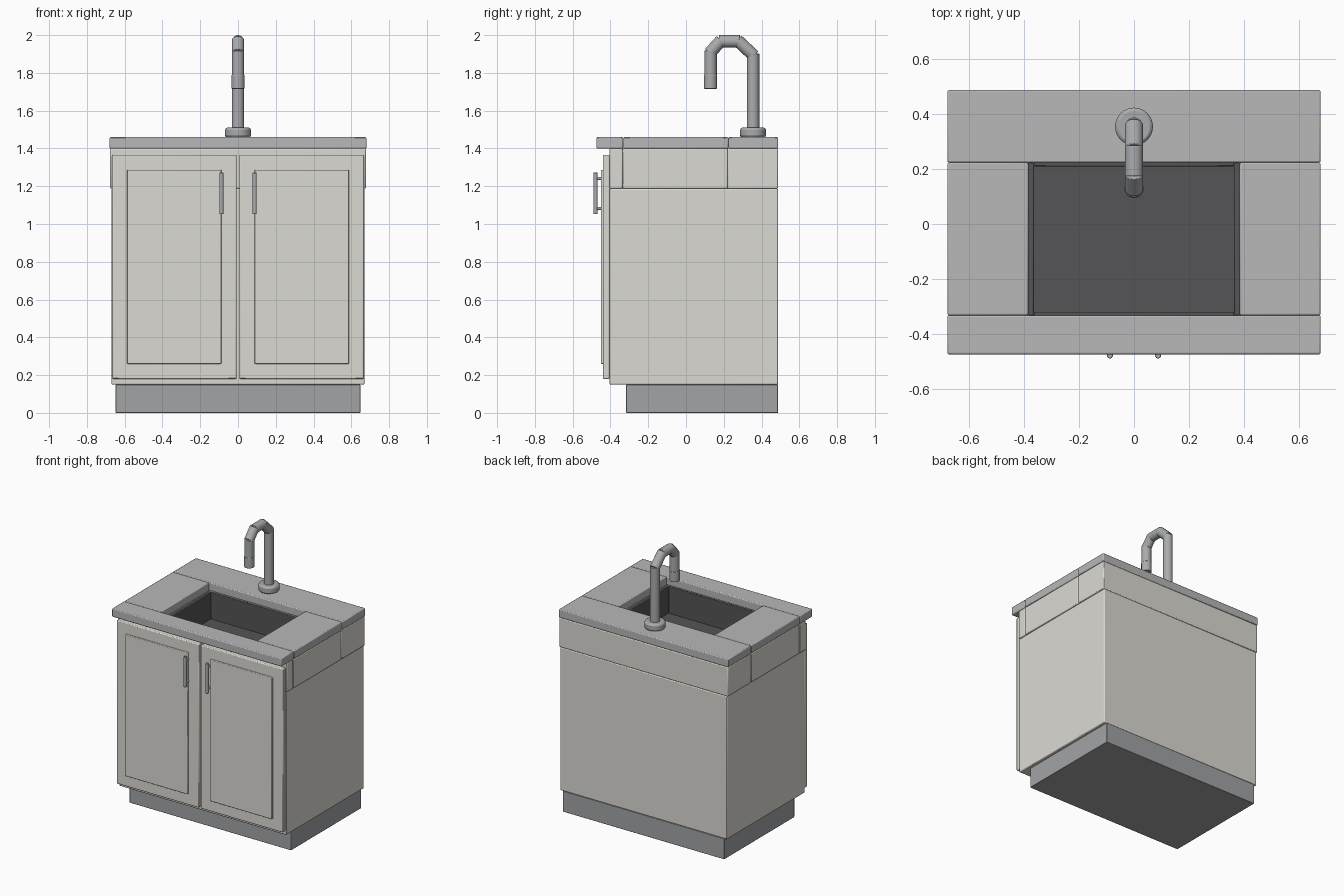
import bpy, math
from mathutils import Vector

if "Cube" in bpy.data.objects:
    bpy.data.objects.remove(bpy.data.objects["Cube"])


def material(name, c):
    m = bpy.data.materials.new(name)
    m.diffuse_color = (*c, 1)
    m.use_nodes = True
    m.node_tree.nodes["Principled BSDF"].inputs["Base Color"].default_value = m.diffuse_color
    return m


CREAM = material("painted_wood", (0.72, 0.70, 0.65))
STONE = material("counter_stone", (0.48, 0.48, 0.48))
DARK = material("basin_dark", (0.09, 0.09, 0.095))
KICK = material("kick_grey", (0.36, 0.37, 0.38))
METAL = material("metal", (0.40, 0.41, 0.42))


def finish(ob, name, mat, bevel):
    ob.name = name
    ob.data.materials.append(mat)
    if bevel:
        b = ob.modifiers.new("bevel", 'BEVEL')
        b.width, b.segments, b.limit_method = bevel, 2, 'ANGLE'
    bpy.ops.object.shade_smooth_by_angle(angle=math.radians(35))
    return ob


def box(name, x, y, z, mat, bevel=0.006):
    """Box from (min, max) ranges on each axis."""
    bpy.ops.mesh.primitive_cube_add(size=1, location=[sum(r) / 2 for r in (x, y, z)])
    ob = bpy.context.object
    ob.scale = [r[1] - r[0] for r in (x, y, z)]
    bpy.ops.object.transform_apply(location=False, rotation=False, scale=True)
    return finish(ob, name, mat, bevel)


def rod(name, a, b, radius, mat=METAL, bevel=0.003, sides=24):
    """Cylinder between two points."""
    a, b = Vector(a), Vector(b)
    d = b - a
    bpy.ops.mesh.primitive_cylinder_add(vertices=sides, radius=radius, depth=d.length, location=(a + b) / 2)
    ob = bpy.context.object
    ob.rotation_euler = d.to_track_quat('Z', 'Y').to_euler()
    return finish(ob, name, mat, bevel)


def sided(s, x0, x1):
    return tuple(sorted((s * x0, s * x1)))


# Cabinet carcass
box("toe_kick", (-0.648, 0.648), (-0.317, 0.487), (0, 0.15), KICK, 0.003)
box("cabinet_body", (-0.67, 0.67), (-0.405, 0.487), (0.15, 1.187), CREAM)

# Upper rails and countertop slabs around the opening
box("front_rail", (-0.677, 0.677), (-0.405, -0.335), (1.187, 1.40), CREAM)
box("back_rail", (-0.677, 0.677), (0.22, 0.487), (1.187, 1.40), CREAM)
box("front_counter", (-0.68, 0.68), (-0.475, -0.333), (1.40, 1.46), STONE)
box("back_counter", (-0.68, 0.68), (0.224, 0.488), (1.40, 1.46), STONE)

# Basin floor, front and back walls
box("basin_floor", (-0.385, 0.385), (-0.335, 0.224), (1.187, 1.207), DARK, 0.003)
box("basin_front_wall", (-0.365, 0.365), (-0.336, -0.32), (1.19, 1.40), DARK, 0.004)
box("basin_back_wall", (-0.365, 0.365), (0.21, 0.226), (1.19, 1.40), DARK, 0.004)

for s, side in ((-1, "left"), (1, "right")):
    box(side + "_rail", sided(s, 0.385, 0.677), (-0.335, 0.22), (1.187, 1.40), CREAM)
    box(side + "_counter", sided(s, 0.385, 0.68), (-0.333, 0.224), (1.40, 1.46), STONE)
    box(side + "_basin_wall", sided(s, 0.365, 0.387), (-0.333, 0.222), (1.19, 1.40), DARK, 0.004)
    # Door with raised panel and bar handle
    box(side + "_door", sided(s, 0.008, 0.666), (-0.44, -0.405), (0.18, 1.366), CREAM)
    box(side + "_door_panel", sided(s, 0.088, 0.588), (-0.451, -0.435), (0.26, 1.287), CREAM, 0.004)
    hx = s * 0.088
    rod(side + "_handle_bar", (hx, -0.479, 1.052), (hx, -0.479, 1.272), 0.011)
    for n, z in (("lower", 1.083), ("upper", 1.241)):
        rod(f"{side}_handle_{n}_post", (hx, -0.479, z), (hx, -0.445, z), 0.008, bevel=0)

# Faucet: base collar and a segmented gooseneck
rod("faucet_base", (0, 0.355, 1.458), (0, 0.355, 1.51), 0.069, bevel=0.012, sides=32)
path = [(0.355, 1.50), (0.355, 1.895), (0.278, 1.967), (0.182, 1.967), (0.13, 1.91), (0.13, 1.77)]
for i in range(len(path) - 1):
    a, b = Vector((0, *path[i])), Vector((0, *path[i + 1]))
    d = (b - a).normalized() * 0.008
    rod(f"faucet_segment_{i + 1}", a - (d if i else d * 0), b + d, 0.033)
rod("faucet_nozzle", (0, 0.13, 1.716), (0, 0.13, 1.79), 0.035)
